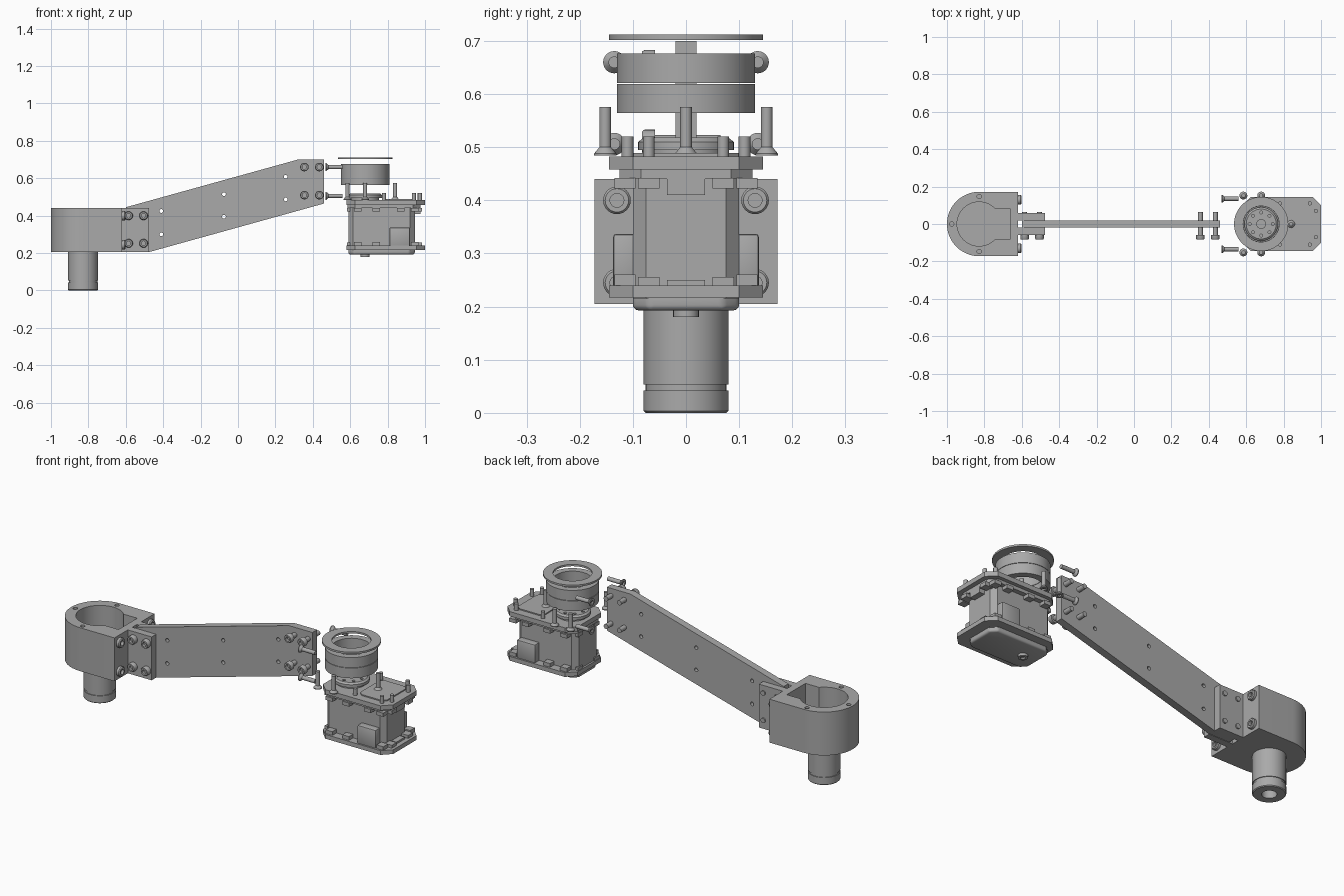
import bpy, bmesh, math
from mathutils import Vector, Matrix

if "Cube" in bpy.data.objects:
    bpy.data.objects.remove(bpy.data.objects["Cube"])

grey = bpy.data.materials.new("mid_grey")
grey.use_nodes = True
tone = (0.4, 0.4, 0.4, 1)
grey.diffuse_color = tone
grey.node_tree.nodes["Principled BSDF"].inputs["Base Color"].default_value = tone
AXES = {"x": Vector((1, 0, 0)), "y": Vector((0, 1, 0)), "z": Vector((0, 0, 1)),
        "-x": Vector((-1, 0, 0)), "-y": Vector((0, -1, 0))}


def finish(name, bm, smooth=False):
    bmesh.ops.recalc_face_normals(bm, faces=bm.faces)
    mesh = bpy.data.meshes.new(name)
    bm.to_mesh(mesh)
    bm.free()
    mesh.materials.append(grey)
    ob = bpy.data.objects.new(name, mesh)
    bpy.context.collection.objects.link(ob)
    if smooth:
        smooth_angle(ob)
    return ob


def smooth_angle(ob):
    bpy.ops.object.select_all(action="DESELECT")
    ob.select_set(True)
    bpy.context.view_layer.objects.active = ob
    bpy.ops.object.shade_smooth_by_angle(angle=math.radians(35))


def lathe(name, profile, loc, axis="z", sides=32, ring=False):
    """Turn (radius, height) points round an axis; ring joins last to first."""
    bm = bmesh.new()
    pts = [bm.verts.new((r, 0, h)) for r, h in profile]
    pairs = list(zip(pts, pts[1:])) + ([(pts[-1], pts[0])] if ring else [])
    edges = [bm.edges.new(p) for p in pairs]
    bmesh.ops.spin(bm, geom=pts + edges, axis=(0, 0, 1), cent=(0, 0, 0),
                   angle=math.tau, steps=sides)
    bmesh.ops.remove_doubles(bm, verts=bm.verts, dist=1e-5)
    rot = Vector((0, 0, 1)).rotation_difference(AXES[axis]).to_matrix().to_4x4()
    bm.transform(Matrix.Translation(loc) @ rot)
    return finish(name, bm, True)


def rod(name, r, length, loc, axis="z", sides=24):
    return lathe(name, [(0, 0), (r, 0), (r, length), (0, length)], loc, axis, sides)


def prism(name, outline, lo, hi, axis="z", smooth=False):
    """Extrude an outline: xy along z, or xz along y."""
    bm = bmesh.new()
    place = (lambda a, b, t: (a, b, t)) if axis == "z" else (lambda a, b, t: (a, t, b))
    face = bm.faces.new([bm.verts.new(place(a, b, lo)) for a, b in outline])
    out = bmesh.ops.extrude_face_region(bm, geom=[face])
    moved = [v for v in out["geom"] if isinstance(v, bmesh.types.BMVert)]
    bmesh.ops.translate(bm, verts=moved, vec=AXES[axis] * (hi - lo))
    return finish(name, bm, smooth)


def box(name, x, y, z):
    return prism(name, [(x[0], y[0]), (x[1], y[0]), (x[1], y[1]), (x[0], y[1])], *z)


def octagon(x0, x1, y, c):
    return [(x0 + c, -y), (x1 - c, -y), (x1, c - y), (x1, y - c),
            (x1 - c, y), (x0 + c, y), (x0, y - c), (x0, c - y)]


def bevel(ob, width, segments=3):
    bm = bmesh.new()
    bm.from_mesh(ob.data)
    bmesh.ops.bevel(bm, geom=bm.edges[:], offset=width, segments=segments,
                    affect="EDGES", profile=0.5)
    bm.to_mesh(ob.data)
    bm.free()
    smooth_angle(ob)


def cut(ob, cutters):
    for c in cutters:
        mod = ob.modifiers.new("cut", "BOOLEAN")
        mod.operation, mod.solver, mod.object = "DIFFERENCE", "EXACT", c
    deps = bpy.context.evaluated_depsgraph_get()
    mesh = bpy.data.meshes.new_from_object(ob.evaluated_get(deps))
    ob.modifiers.clear()
    ob.data = mesh
    for c in cutters:
        bpy.data.objects.remove(c)
    smooth_angle(ob)


def cap_screw(name, loc, axis, length, head=0.023, shank=0.013, depth=0.025):
    """Socket head whose outer end sits at loc; the shank runs along axis."""
    s = head * 0.5
    lathe(name, [(0, depth * 0.6), (s, depth * 0.6), (s, 0), (head * 0.85, 0),
                 (head, depth * 0.2), (head, depth), (shank, depth),
                 (shank, length), (0, length)], loc, axis, 24)


def flat_screw(name, loc, axis, length=0.092, head=0.021, shank=0.011):
    lathe(name, [(0, 0.008), (head * 0.45, 0.008), (head * 0.45, 0), (head, 0),
                 (head, 0.004), (shank, 0.016), (shank, length), (0, length)],
          loc, axis, 24)


# Base housing: rounded block with an open pocket
CX, HR = -0.828, 0.172
arc = [math.pi * (0.5 + i / 32) for i in range(33)]
outline = [(CX + HR * math.cos(a), HR * math.sin(a)) for a in arc]
housing = prism("base_housing", outline + [(-0.62, -HR), (-0.62, HR)], 0.205, 0.44)
cutters = [rod("pocket_cutter", 0.118, 0.3, (CX, 0, 0.23), sides=48),
           box("channel_cutter", (CX, -0.66), (-0.08, 0.08), (0.23, 0.5))]
for a in (0.5, 1, 1.5):
    cutters.append(rod("hole_cutter", 0.012, 0.1, (CX + 0.147 * math.cos(a * math.pi),
                       0.147 * math.sin(a * math.pi), 0.38), sides=16))
cut(housing, cutters)

# Motor shaft under the housing, with groove and bored end
lathe("motor_shaft", [(0, 0.06), (0.036, 0.06), (0.036, 0), (0.076, 0), (0.08, 0.004),
                      (0.08, 0.042), (0.076, 0.042), (0.076, 0.053), (0.08, 0.053),
                      (0.08, 0.215), (0, 0.215)], (CX, 0, 0), sides=48)

# Clamp brackets and housing face screws
for side, word in ((1, "left"), (-1, "right")):
    box("bracket_" + word, (-0.62, -0.477), sorted((side * 0.02, side * 0.058)), (0.205, 0.44))
    for z in (0.4, 0.245):
        cap_screw("housing_screw_" + word, (-0.602, side * 0.13, z), "-x", 0.06, head=0.026)

# Angled arm with through holes
arm = prism("arm", [(-0.6, 0.445), (0.32, 0.7), (0.46, 0.7), (0.46, 0.465),
                    (-0.47, 0.207), (-0.6, 0.207)], -0.02, 0.02, "y")
cut(arm, [rod("hole_cutter", 0.01, 0.2, (x, -0.1, z), "y", 16)
          for x, z in ((-0.41, 0.425), (-0.41, 0.3), (-0.075, 0.515),
                       (-0.075, 0.395), (0.255, 0.608), (0.255, 0.487))])

# Cross bolts through bracket and arm end
for x in (-0.585, -0.505):
    for z in (0.4, 0.252):
        cap_screw("bracket_bolt", (x, -0.083, z), "y", 0.148)
for x in (0.355, 0.435):
    for z in (0.66, 0.51):
        cap_screw("arm_bolt", (x, -0.083, z), "y", 0.148)

# Loose screws pointing from arm to actuator
for y in (-0.135, 0.135):
    for z in (0.66, 0.506):
        flat_screw("side_screw", (0.468, y, z), "x")

# Actuator case: core, octagonal end plates, bottom cover
AX = 0.68
core = prism("actuator_core", octagon(0.59, 0.945, 0.1, 0.025), 0.215, 0.465)
prism("upper_body", octagon(0.585, 0.975, 0.125, 0.04), 0.44, 0.465)
prism("top_plate", octagon(0.58, 1.0, 0.145, 0.045), 0.458, 0.483)
prism("bottom_plate", octagon(0.58, 1.0, 0.145, 0.045), 0.217, 0.24)
cover = prism("bottom_cover", octagon(0.59, 0.945, 0.1, 0.03), 0.193, 0.23)
bevel(cover, 0.01)
lathe("bottom_boss", [(0, 0.008), (0.012, 0.008), (0.012, 0), (0.024, 0), (0.024, 0.02),
                      (0, 0.02)], (AX, 0, 0.18))
lid = prism("lid_panel", octagon(0.79, 0.95, 0.1, 0.02), 0.48, 0.489)

# Side connectors and the clips round both plates
for side in (1, -1):
    con = box("connector", (0.81, 0.92), sorted((side * 0.09, side * 0.137)), (0.235, 0.337))
    bevel(con, 0.006, 2)
    for x in (0.64, 0.74, 0.87, 0.945):
        for z in (0.422, 0.24):
            box("side_clip", (x - 0.02, x + 0.02), sorted((side * 0.095, side * 0.135)),
                (z, z + 0.02))
    for z in (0.422, 0.236):
        box("end_clip_front", (0.94, 0.985), sorted((side * 0.05, side * 0.09)), (z, z + 0.02))
        box("end_clip_back", (0.583, 0.6), sorted((side * 0.05, side * 0.09)), (z, z + 0.02))
box("end_rib_upper", (0.93, 0.975), (-0.036, 0.036), (0.41, 0.462))
box("end_rib_lower", (0.93, 0.975), (-0.036, 0.036), (0.235, 0.25))

# Output horn with hole pattern
horn = lathe("output_horn", [(0, 0.48), (0.075, 0.48), (0.075, 0.495), (0.09, 0.495),
                             (0.09, 0.51), (0.08, 0.518), (0, 0.518)], (AX, 0, 0), sides=48)
cut(horn, [rod("hole_cutter", 0.008, 0.1, (AX + 0.062 * math.cos(i * math.pi / 4),
               0.062 * math.sin(i * math.pi / 4), 0.505), sides=12) for i in range(8)]
    + [rod("hole_cutter", 0.024, 0.1, (AX, 0, 0.505))])

# Bearing halves and top retaining ring, stacked above
for name, lo, hi in (("bearing_lower", 0.564, 0.619), ("bearing_upper", 0.621, 0.676)):
    lathe(name, [(0.095, lo), (0.13, lo), (0.13, hi), (0.095, hi)], (AX, 0, 0),
          sides=64, ring=True)
lathe("retaining_ring", [(0.096, 0.702), (0.145, 0.702), (0.145, 0.712), (0.096, 0.712)],
      (AX, 0, 0), sides=64, ring=True)

# Standing screws and small plate screws
for x, y in ((0.585, 0.152), (AX, 0.152), (0.585, -0.152), (AX, -0.152), (0.84, 0)):
    flat_screw("standing_screw", (x, y, 0.484), "z")
for x, y in ((0.78, 0.11), (0.94, 0.11), (0.972, 0.07)):
    for side in (1, -1):
        rod("plate_screw", 0.011, 0.06, (x, side * y, 0.46), sides=16)
